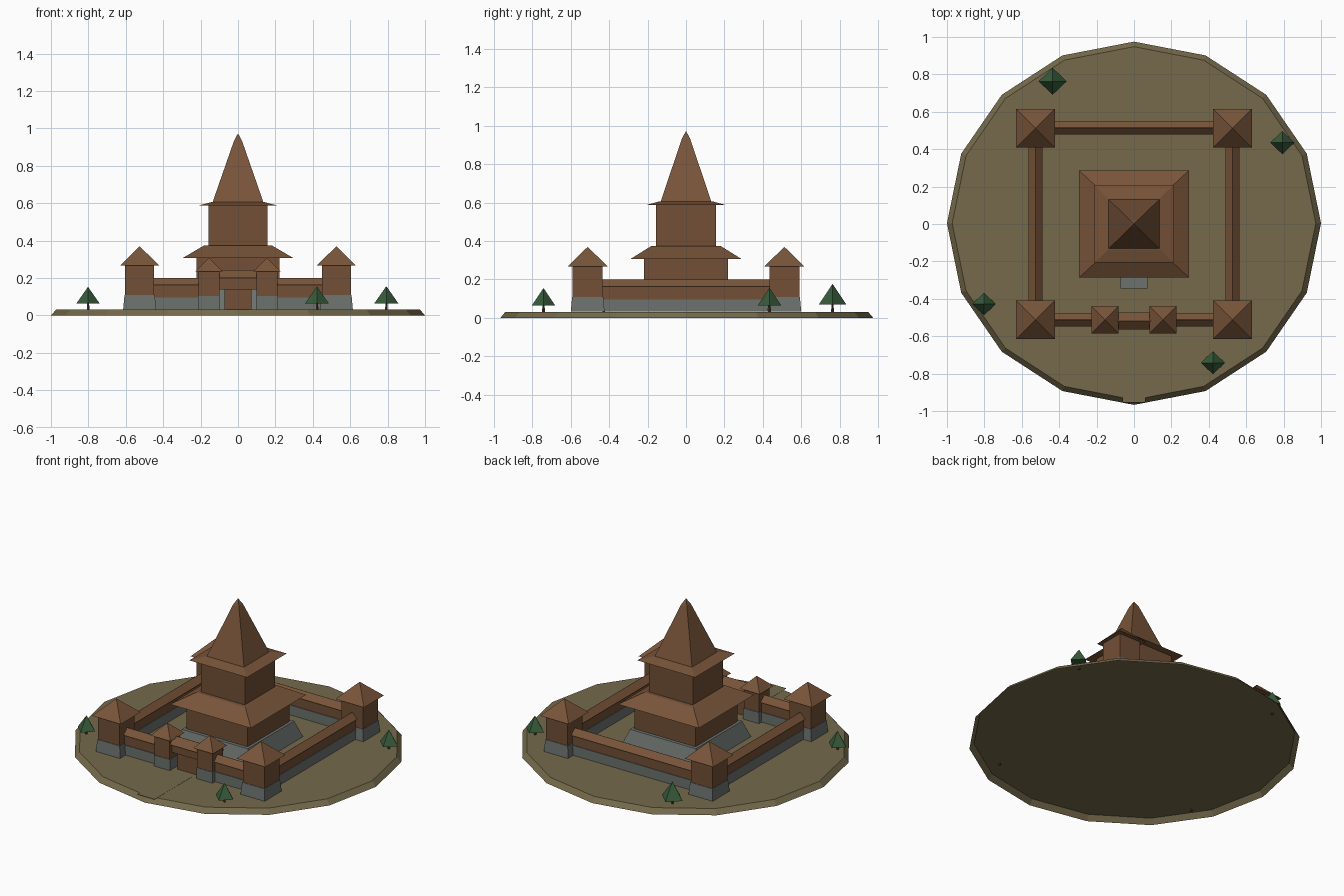
import bpy, bmesh
from math import pi, cos, sin

cube = bpy.data.objects.get("Cube")
if cube:
    bpy.data.objects.remove(cube, do_unlink=True)


def material(name, rgb):
    m = bpy.data.materials.new(name)
    m.use_nodes = True
    m.diffuse_color = (*rgb, 1)
    bsdf = next(n for n in m.node_tree.nodes if n.type == 'BSDF_PRINCIPLED')
    bsdf.inputs["Base Color"].default_value = (*rgb, 1)
    bsdf.inputs["Roughness"].default_value = 0.9
    return m


EARTH = material("dry earth", (0.178, 0.144, 0.071))
STONE = material("grey stone", (0.15, 0.17, 0.158))
WOOD = material("timber", (0.168, 0.079, 0.037))
ROOF = material("roof shingles", (0.188, 0.089, 0.041))
LEAF = material("pine green", (0.039, 0.105, 0.043))
BARK = material("bark", (0.09, 0.045, 0.025))

GROUND = 0.032
BASE = GROUND + 0.0005


def stack(name, rings, mat, at=(0, 0), open_base=False):
    """Loft outlines (lists of xy points at a height); one-point outlines make tips."""
    bm = bmesh.new()
    loops = [[bm.verts.new((at[0] + x, at[1] + y, z)) for x, y in pts] for z, pts in rings]
    for a, b in zip(loops, loops[1:]):
        n = max(len(a), len(b))
        for i in range(n):
            j = (i + 1) % n
            quad = [a[i % len(a)], a[j % len(a)], b[j % len(b)], b[i % len(b)]]
            bm.faces.new(list(dict.fromkeys(quad)))
    for end in loops[-1:] if open_base else (loops[0], loops[-1]):
        if len(end) > 2:
            bm.faces.new(end)
    bmesh.ops.recalc_face_normals(bm, faces=bm.faces)
    mesh = bpy.data.meshes.new(name)
    bm.to_mesh(mesh)
    bm.free()
    mesh.materials.append(mat)
    ob = bpy.data.objects.new(name, mesh)
    bpy.context.scene.collection.objects.link(ob)


def rect(hx, hy=None):
    hy = hx if hy is None else hy
    return [(-hx, -hy), (hx, -hy), (hx, hy), (-hx, hy)]


def ring(n, rx, ry):
    return [(rx * cos(2 * pi * i / n), ry * sin(2 * pi * i / n)) for i in range(n)]


TIP = [(0, 0)]


def box(name, mat, at, hx, hy, z0, z1):
    stack(name, [(z0, rect(hx, hy)), (z1, rect(hx, hy))], mat, at)


def gable(name, at, hx, hy, z0, z1, along_x):
    """Ridged roof whose ridge runs along one axis."""
    thin = 0.0005
    top = rect(hx, thin) if along_x else rect(thin, hy)
    stack(name, [(z0, rect(hx, hy)), (z1, top)], ROOF, at)


# Ground: a hollow sloped-edge disc, with a flat entrance path
stack("ground", [(0, ring(16, 1, 0.971)), (GROUND, ring(16, 0.972, 0.944))], EARTH,
      (0, 0.004), open_base=True)
box("path", EARTH, (0, -0.755), 0.062, 0.2, BASE, BASE + 0.001)


# Towers: battered stone foot, timber body, pyramid roof
def tower(name, at, body, foot, eave, stone_z, eave_z, tip_z):
    stack(name + "_foot", [(BASE, rect(foot)), (stone_z, rect(body + 0.003))], STONE, at)
    box(name + "_body", WOOD, at, body, body, stone_z, eave_z + 0.005)
    stack(name + "_roof", [(eave_z, rect(eave)), (tip_z, TIP)], ROOF, at)


TX, TY = 0.526, 0.512
for sx, side in ((-1, "right"), (1, "left")):
    for sy, end in ((-1, "front"), (1, "back")):
        tower(f"{end}_{side}_tower", (sx * TX, sy * TY), 0.078, 0.088, 0.104, 0.11, 0.268, 0.37)
    tower(f"{side}_gate_tower", (sx * 0.155, -TY), 0.055, 0.058, 0.073, 0.105, 0.235, 0.31)


# Curtain walls with ridged caps
def wall(name, at, length, along_x):
    def size(w):
        return (length, w) if along_x else (w, length)
    box(name + "_stone", STONE, at, *size(0.03), BASE, 0.097)
    box(name + "_timber", WOOD, at, *size(0.026), 0.097, 0.168)
    gable(name + "_cap", at, *size(0.037), 0.163, 0.2, along_x)


wall("back_wall", (0, 0.515), TX - 0.06, True)
for s, side in ((-1, "right"), (1, "left")):
    wall(f"{side}_wall", (s * TX, 0), TY - 0.06, False)
    wall(f"front_{side}_wall", (s * 0.33, -TY), 0.14, True)

# Gatehouse: door leaves under a lintel and a small ridged roof
box("gate_door", WOOD, (0, -TY), 0.072, 0.015, BASE, 0.15)
box("gate_lintel", WOOD, (0, -TY), 0.105, 0.028, 0.14, 0.205)
gable("gate_roof", (0, -0.518), 0.11, 0.046, 0.2, 0.243, True)

# Central keep
stack("keep_plinth", [(BASE, rect(0.278)), (0.14, rect(0.24))], STONE)
box("keep_steps", STONE, (0, -0.29), 0.073, 0.055, BASE, 0.1)
box("keep_lower_storey", WOOD, (0, 0), 0.222, 0.218, 0.14, 0.32)
stack("keep_lower_roof", [(0.308, rect(0.294, 0.287)), (0.375, rect(0.18))], ROOF)
box("keep_upper_storey", WOOD, (0, 0), 0.159, 0.156, 0.37, 0.595)
stack("keep_upper_eave", [(0.588, rect(0.21, 0.206)), (0.607, rect(0.137))], ROOF)
stack("spire", [(0.605, rect(0.136, 0.132)), (0.935, rect(0.021)), (0.973, TIP)], ROOF)

# Pine trees with trunks rooted through the ground
trees = [(-0.435, 0.763, 1.2), (0.793, 0.435, 1.03), (-0.802, -0.428, 1), (0.422, -0.742, 1.02)]
for i, (x, y, s) in enumerate(trees, 1):
    z = GROUND
    stack(f"tree_trunk_{i}", [(z - 0.012, ring(5, 0.008, 0.008)), (z + 0.04, ring(5, 0.006, 0.006))],
          BARK, (x, y))
    stack(f"tree_crown_{i}", [(z + 0.031 * s, ring(4, 0.063 * s, 0.06 * s)),
                              (z + 0.121 * s, TIP)], LEAF, (x, y))
